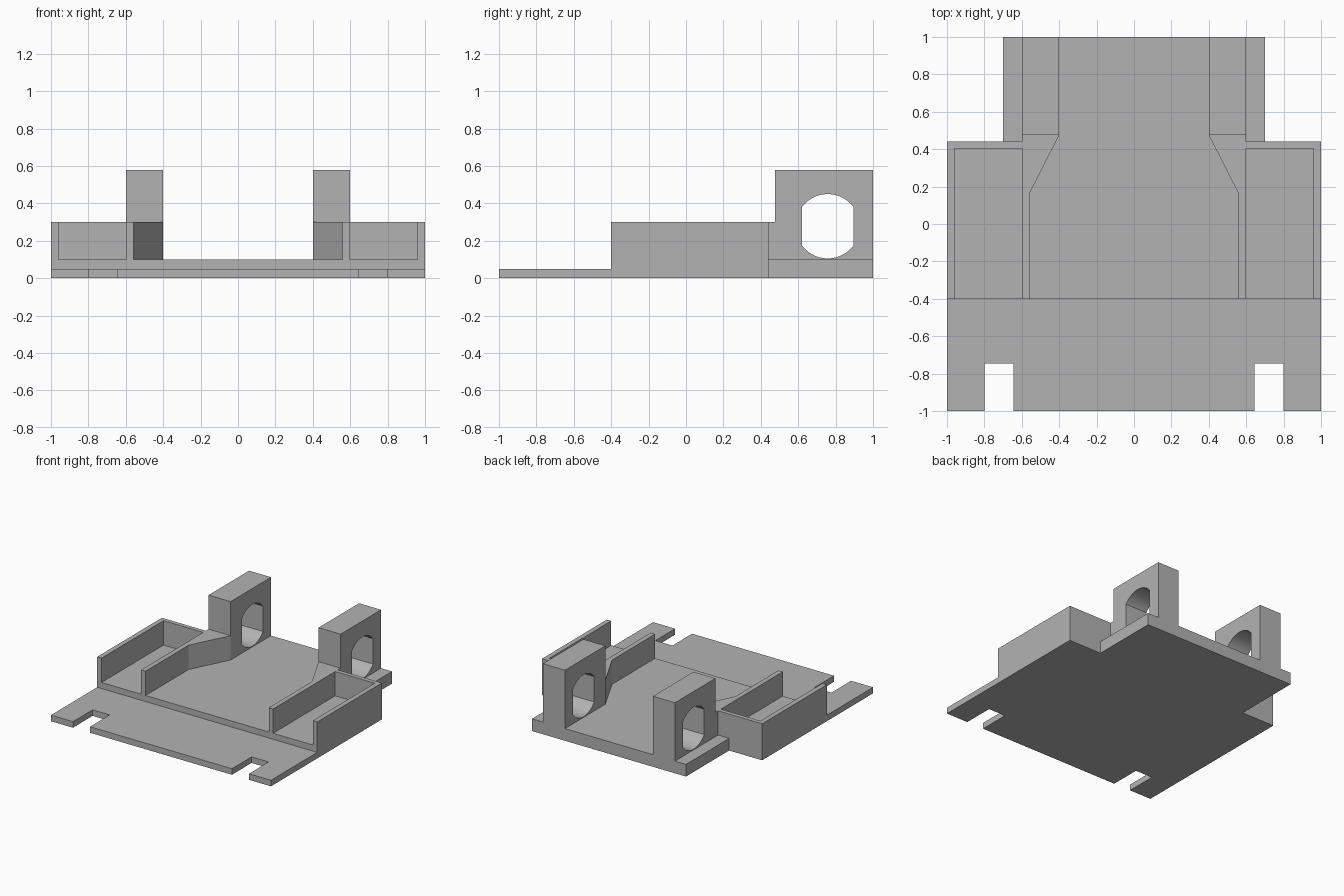
import bpy
import bmesh
from math import asin, cos, sin, pi
from mathutils import Vector

cube = bpy.data.objects.get("Cube")
if cube:
    bpy.data.objects.remove(cube, do_unlink=True)

grey = bpy.data.materials.new("light_grey")
grey.use_nodes = True
colour = (0.45, 0.45, 0.45, 1)
grey.diffuse_color = colour
grey.node_tree.nodes["Principled BSDF"].inputs["Base Color"].default_value = colour


def prism(name, outline, start, end, axis="z"):
    """Extrude a closed outline: (x, y) along z, or (y, z) along x."""
    bm = bmesh.new()
    if axis == "z":
        points, push = [(a, b, start) for a, b in outline], Vector((0, 0, end - start))
    else:
        points, push = [(start, a, b) for a, b in outline], Vector((end - start, 0, 0))
    face = bm.faces.new([bm.verts.new(p) for p in points])
    extruded = bmesh.ops.extrude_face_region(bm, geom=[face])["geom"]
    moved = [v for v in extruded if isinstance(v, bmesh.types.BMVert)]
    bmesh.ops.translate(bm, verts=moved, vec=push)
    bmesh.ops.recalc_face_normals(bm, faces=bm.faces)
    mesh = bpy.data.meshes.new(name)
    bm.to_mesh(mesh)
    bm.free()
    mesh.materials.append(grey)
    obj = bpy.data.objects.new(name, mesh)
    bpy.context.collection.objects.link(obj)
    return obj


def both_sides(half):
    """Complete a half outline with its reflection across x = 0."""
    return half + [(-x, y) for x, y in reversed(half)]


# Thin front lip with two open slots
prism("front_lip", both_sides([(0.645, -1), (0.645, -0.745), (0.8, -0.745),
                               (0.8, -1), (1, -1), (1, -0.4)]), 0, 0.05)

# Thicker deck, narrower at the back
prism("deck", both_sides([(1, -0.4), (1, 0.44), (0.7, 0.44), (0.7, 1)]), 0, 0.1)

# Tray walls: open at the front, with a tapered guide on the inner side
tray = [(0.56, -0.4), (0.6, -0.4), (0.6, 0.405), (0.96, 0.405), (0.96, -0.4),
        (1, -0.4), (1, 0.44), (0.6, 0.44), (0.6, 0.475), (0.4, 0.475), (0.56, 0.16)]

# Bore outline: a circle with flattened front and back
radius, half_width = 0.172, 0.137
corner = asin((radius**2 - half_width**2) ** 0.5 / radius)
steps = 20
arc = [corner + (pi - 2 * corner) * i / steps for i in range(steps + 1)]
bore = [(0.758 + radius * cos(a), 0.278 + radius * sin(a))
        for a in arc + [a + pi for a in arc]]
block = [(0.475, 0.1), (1, 0.1), (1, 0.58), (0.475, 0.58)]

for side, s in (("left", 1), ("right", -1)):
    prism(side + "_tray_walls", [(s * x, y) for x, y in tray], 0.1, 0.3)

    # Upright bearing post with a bore cut through it
    post = prism(side + "_post", block, s * 0.4, s * 0.6, "x")
    cutter = prism(side + "_bore_cutter", bore, s * 0.3, s * 0.7, "x")
    cutter.hide_render = True
    cut = post.modifiers.new("bore", "BOOLEAN")
    cut.operation = "DIFFERENCE"
    cut.solver = "EXACT"
    cut.object = cutter
    bpy.ops.object.select_all(action="DESELECT")
    bpy.context.view_layer.objects.active = post
    post.select_set(True)
    bpy.ops.object.modifier_apply(modifier=cut.name)
    bpy.data.objects.remove(cutter, do_unlink=True)
    bpy.ops.object.shade_smooth_by_angle(angle=pi / 6)
